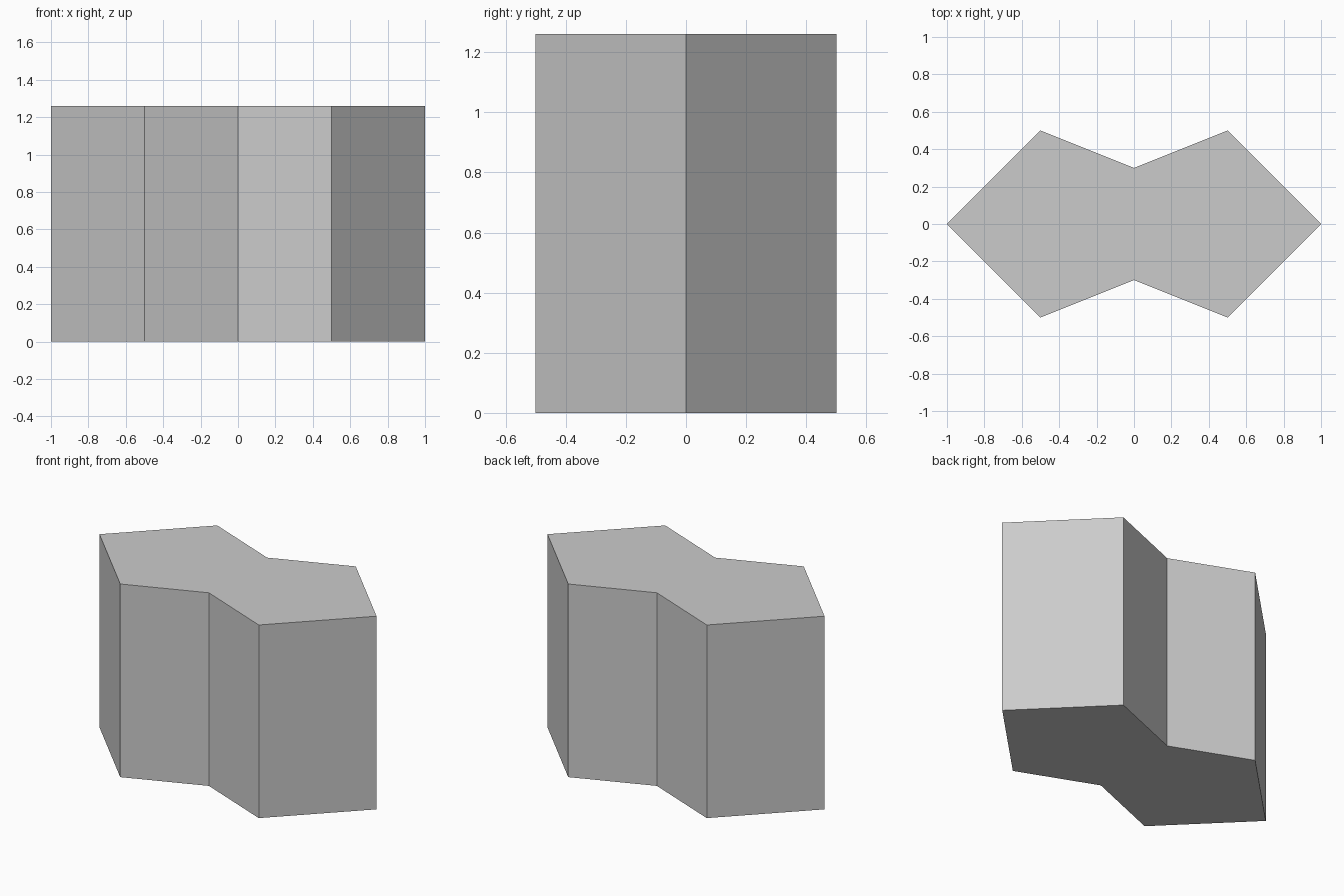
import bpy
import bmesh

HEIGHT = 1.26

# Remove the default cube
cube = bpy.data.objects.get("Cube")
if cube:
    bpy.data.objects.remove(cube, do_unlink=True)

# Plain grey material
grey = bpy.data.materials.new("light grey")
grey.use_nodes = True
colour = (0.6, 0.6, 0.6, 1)
grey.diffuse_color = colour
grey.node_tree.nodes["Principled BSDF"].inputs["Base Color"].default_value = colour

# Bow-tie outline: half of it, then the same points turned half a circle
half = [(1, 0), (0.5, 0.5), (0, 0.3), (-0.5, 0.5)]
outline = half + [(-x, -y) for x, y in half]

# Extrude the outline into a prism
bm = bmesh.new()
base = bm.faces.new([bm.verts.new((x, y, 0)) for x, y in outline])
top = bmesh.ops.extrude_face_region(bm, geom=[base], use_keep_orig=True)["geom"]
top_verts = [v for v in top if isinstance(v, bmesh.types.BMVert)]
bmesh.ops.translate(bm, verts=top_verts, vec=(0, 0, HEIGHT))
bmesh.ops.recalc_face_normals(bm, faces=bm.faces)

mesh = bpy.data.meshes.new("notched_prism")
bm.to_mesh(mesh)
bm.free()
mesh.materials.append(grey)
prism = bpy.data.objects.new("notched_prism", mesh)
bpy.context.collection.objects.link(prism)
